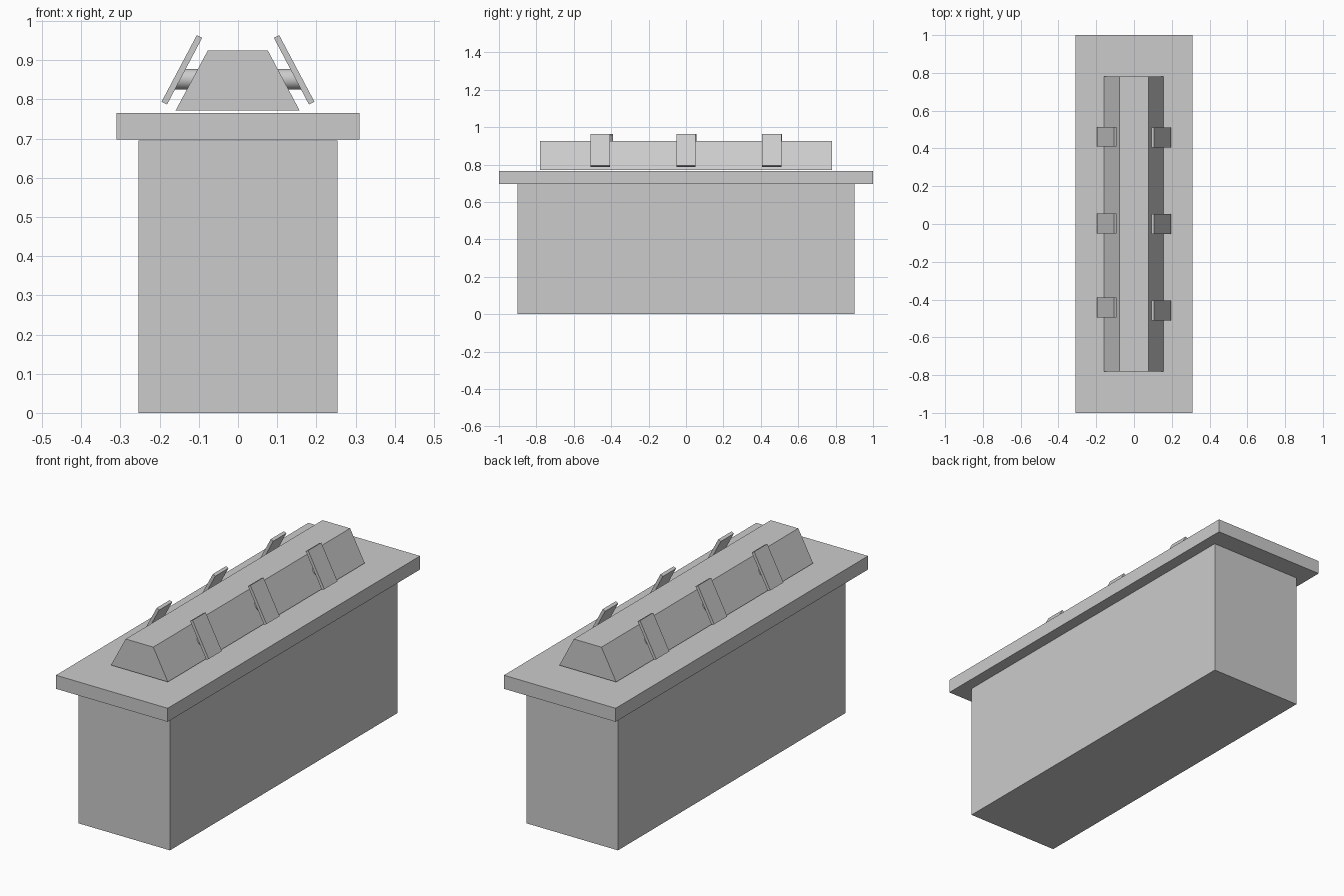
import bpy, bmesh
from mathutils import Matrix

if "Cube" in bpy.data.objects:
    bpy.data.objects.remove(bpy.data.objects["Cube"])


def box(name, sx, sy, z0, z1):
    bm = bmesh.new()
    bmesh.ops.create_cube(bm, size=1)
    bmesh.ops.scale(bm, vec=(sx, sy, z1 - z0), verts=bm.verts)
    bmesh.ops.translate(bm, vec=(0, 0, (z0 + z1) / 2), verts=bm.verts)
    return finish(name, bm)


def prism(name, profile, y0, y1):
    # extrude an x-z profile along y
    bm = bmesh.new()
    face = bm.faces.new([bm.verts.new((x, y0, z)) for x, z in profile])
    ext = bmesh.ops.extrude_face_region(bm, geom=[face])["geom"]
    bmesh.ops.translate(bm, vec=(0, y1 - y0, 0),
                        verts=[v for v in ext if isinstance(v, bmesh.types.BMVert)])
    return finish(name, bm)


def peg(name, side, y):
    # horizontal round peg, sheared so both ends lie on the sloped faces
    bm = bmesh.new()
    bmesh.ops.create_cone(bm, cap_ends=True, segments=24, radius1=0.0265,
                          radius2=0.0265, depth=0.05,
                          matrix=Matrix.Rotation(1.5707963, 4, 'Y'))
    for v in bm.verts:
        v.co.x = side * (v.co.x - 0.524 * v.co.z + 0.124)
        v.co.y += y
        v.co.z += 0.8515
    ob = finish(name, bm)
    for p in ob.data.polygons:
        p.use_smooth = len(p.vertices) == 4
    return ob


def finish(name, bm):
    bmesh.ops.recalc_face_normals(bm, faces=bm.faces)
    me = bpy.data.meshes.new(name)
    bm.to_mesh(me)
    bm.free()
    ob = bpy.data.objects.new(name, me)
    bpy.context.collection.objects.link(ob)
    return ob


# pedestal and overhanging top
box("pedestal", 0.508, 1.804, 0, 0.695)
box("top_slab", 0.62, 2.0, 0.697, 0.765)

# sloped-sided rack body, hovering just above the slab
prism("rack_body", [(-0.159, 0.772), (0.157, 0.772), (0.076, 0.925), (-0.077, 0.925)],
      -0.78, 0.78)

# tilted holder plates on pegs, three per side
plate = [(0.0915, 0.957), (0.105, 0.964), (0.195, 0.794), (0.181, 0.787)]
rows = {1: (-0.458, 0.0, 0.458), -1: (-0.442, 0.003, 0.462)}
for side, ys in rows.items():
    label = "right" if side > 0 else "left"
    for i, y in enumerate(ys):
        prism(f"{label}_plate_{i}", [(side * x, z) for x, z in plate],
              y - 0.052, y + 0.052)
        peg(f"{label}_peg_{i}", side, y)
